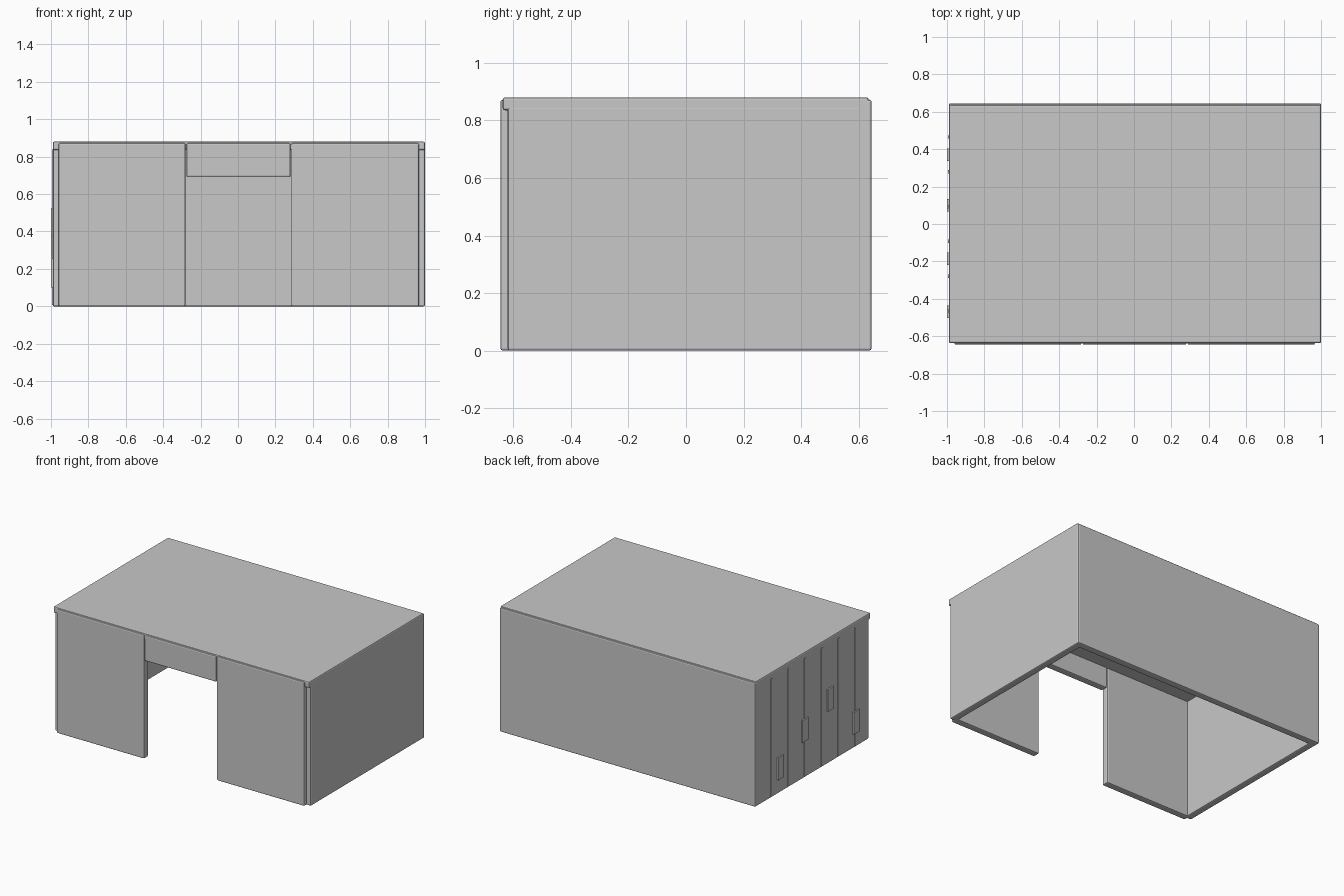
import bpy
import bmesh
from mathutils import Vector

cube = bpy.data.objects.get("Cube")
if cube:
    bpy.data.objects.remove(cube, do_unlink=True)

grey = bpy.data.materials.new("light_grey")
grey.use_nodes = True
colour = (0.58, 0.58, 0.58, 1.0)
grey.diffuse_color = colour
grey.node_tree.nodes["Principled BSDF"].inputs["Base Color"].default_value = colour


def box(name, x, y, z, bevel=0.008):
    """Box from (min, max) ranges, with an optional small rounded edge."""
    low, high = Vector((x[0], y[0], z[0])), Vector((x[1], y[1], z[1]))
    bm = bmesh.new()
    bmesh.ops.create_cube(bm, size=1)
    bmesh.ops.scale(bm, vec=high - low, verts=bm.verts)
    mesh = bpy.data.meshes.new(name)
    bm.to_mesh(mesh)
    bm.free()
    mesh.materials.append(grey)
    obj = bpy.data.objects.new(name, mesh)
    obj.location = (low + high) / 2
    bpy.context.collection.objects.link(obj)
    if bevel:
        mod = obj.modifiers.new("edge", "BEVEL")
        mod.width = bevel
        mod.segments = 2
    return obj


LEFT, RIGHT = 1.0, -0.99      # outer faces of the side walls
FRONT, BACK = -0.645, 0.645
WALL = 0.05
PANEL_TOP = 0.872

# Table top, slightly proud of the panels
box("table_top", (RIGHT, LEFT), (-0.637, 0.635), (0.835, 0.88))

# Side and back walls
side_y = (-0.62, BACK)
box("left_wall", (LEFT - WALL, LEFT), side_y, (0, 0.85))
box("right_wall", (RIGHT, RIGHT + WALL), side_y, (0, 0.85))
box("back_wall", (RIGHT, LEFT), (BACK - WALL, BACK), (0, PANEL_TOP))

# Front panels either side of the knee space, and the drawer between them
front_y = (FRONT, FRONT + WALL)
box("front_left_panel", (0.285, 0.967), front_y, (0, PANEL_TOP))
box("front_right_panel", (-0.96, -0.28), front_y, (0, PANEL_TOP))
box("drawer_front", (-0.276, 0.281), front_y, (0.69, PANEL_TOP))

# Thin vertical seam strips on the right wall
for i in range(6):
    y = 0.465 - i * 0.186
    box(f"seam_strip_{i + 1}", (RIGHT - 0.004, RIGHT + 0.01),
        (y - 0.009, y + 0.009), (0.008, 0.838), 0)

# Small raised plates on the right wall
for i, (y, z) in enumerate([(0.37, 0.1), (0.1, 0.26), (-0.185, 0.37), (-0.47, 0.1)]):
    box(f"side_plate_{i + 1}", (-1.0, RIGHT + 0.01),
        (y - 0.033, y + 0.033), (z, z + 0.155), 0)
